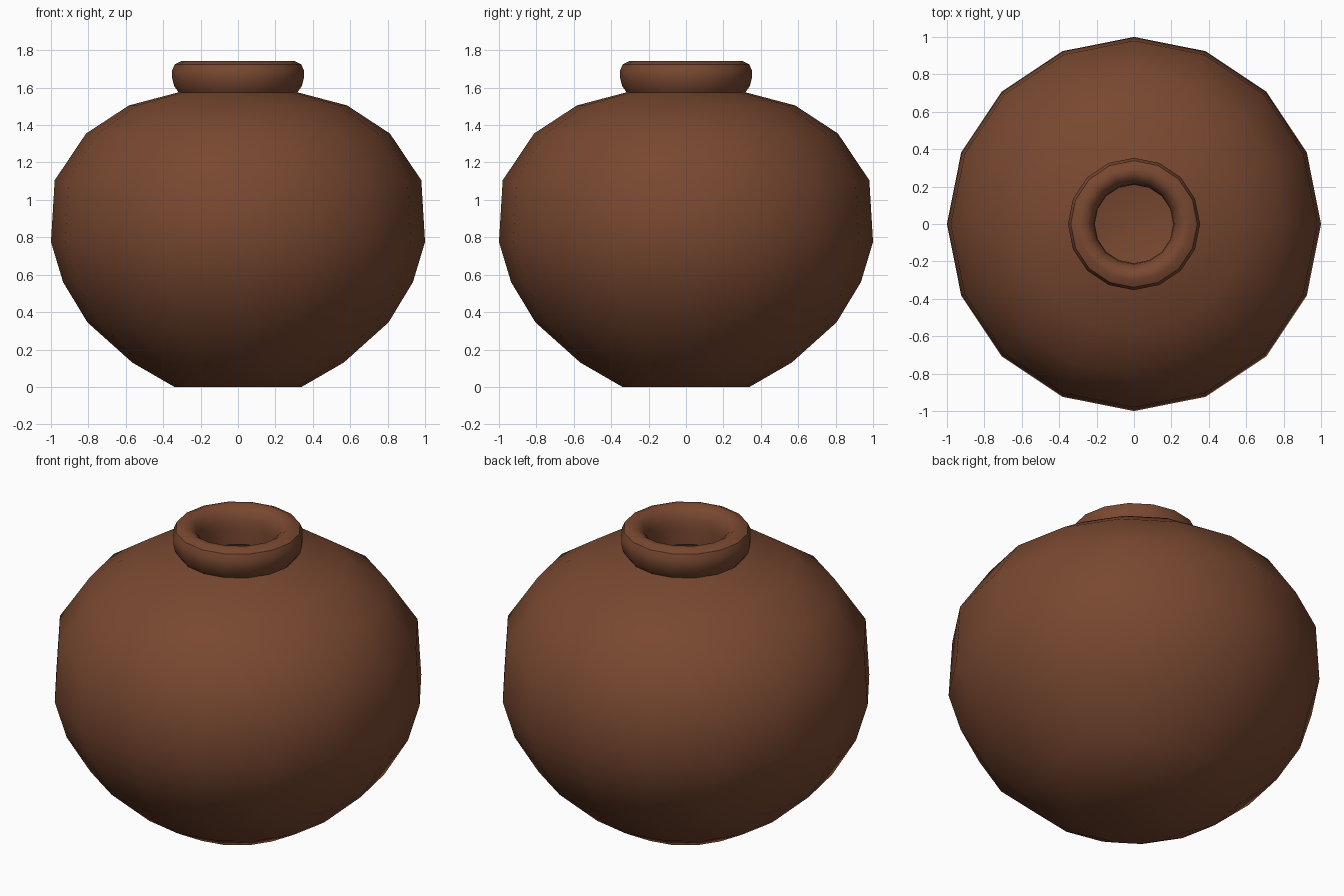
import bpy, bmesh, math

if "Cube" in bpy.data.objects:
    bpy.data.objects.remove(bpy.data.objects["Cube"])

SIDES = 16
clay = bpy.data.materials.new("clay")
clay.diffuse_color = (0.19, 0.065, 0.03, 1)
clay.use_nodes = True
clay.node_tree.nodes["Principled BSDF"].inputs["Base Color"].default_value = clay.diffuse_color


def lathe(name, profile, cap_start=False):
    """Revolve (radius, z) points, listed outside-bottom first, around z."""
    bm = bmesh.new()
    rings = []
    for r, z in profile:
        rings.append([bm.verts.new((r * math.cos(2 * math.pi * i / SIDES),
                                    r * math.sin(2 * math.pi * i / SIDES), z))
                      for i in range(SIDES)])
    for a, b in zip(rings, rings[1:]):
        for i in range(SIDES):
            j = (i + 1) % SIDES
            bm.faces.new((a[i], a[j], b[j], b[i]))
    if cap_start:
        bm.faces.new(rings[0][::-1])
    mesh = bpy.data.meshes.new(name)
    bm.to_mesh(mesh)
    bm.free()
    obj = bpy.data.objects.new(name, mesh)
    bpy.context.collection.objects.link(obj)
    mesh.materials.append(clay)
    bpy.ops.object.select_all(action='DESELECT')
    obj.select_set(True)
    bpy.context.view_layer.objects.active = obj
    bpy.ops.object.shade_smooth_by_angle(angle=math.radians(35))
    return obj


# Round belly with a flat foot
lathe("pot_body", [(0.34, 0), (0.565, 0.13), (0.805, 0.345), (0.935, 0.56),
                   (1.0, 0.775), (0.98, 1.105), (0.812, 1.355),
                   (0.583, 1.505), (0.318, 1.575)], cap_start=True)

# Rolled rim that curls over into the open mouth
lathe("pot_rim", [(0.318, 1.575), (0.342, 1.61), (0.353, 1.655), (0.353, 1.69),
                  (0.338, 1.725), (0.30, 1.743), (0.27, 1.743), (0.235, 1.72),
                  (0.215, 1.67), (0.21, 1.62), (0.21, 1.53)])
